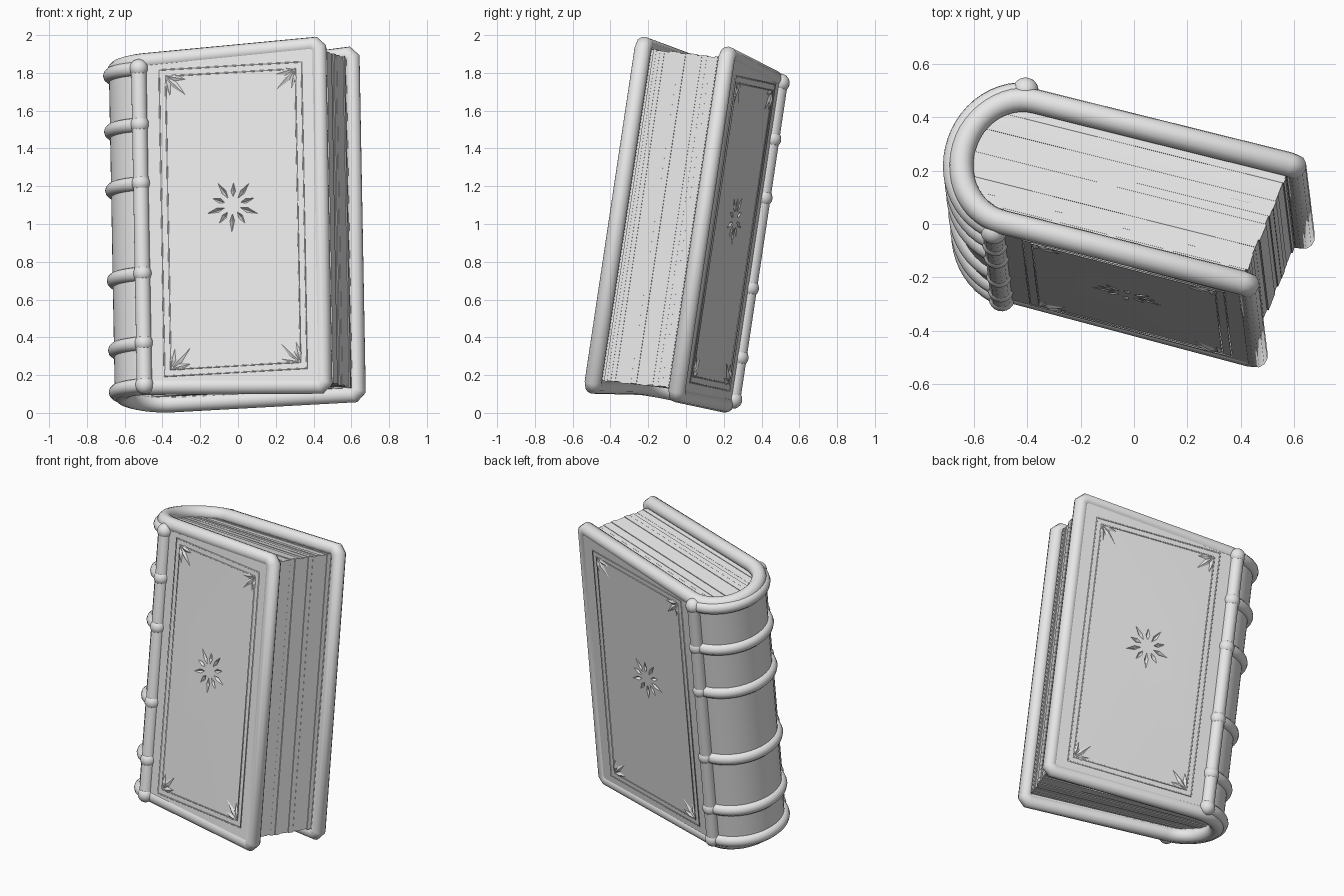
import bpy, bmesh, math, random
from mathutils import Vector, Matrix

random.seed(4)
old = bpy.data.objects.get("Cube")
if old:
    bpy.data.objects.remove(old, do_unlink=True)

grey = bpy.data.materials.new("plain grey")
grey.use_nodes = True
grey.diffuse_color = (0.8, 0.8, 0.8, 1)
grey.node_tree.nodes["Principled BSDF"].inputs["Base Color"].default_value = (0.8, 0.8, 0.8, 1)

# Book axes: W = spine to fore edge, T = front cover to back cover, U = up the spine
U = Vector((-0.018, 0.148, 0.989)).normalized()
W = Vector((0.966, -0.25, 0.055)).normalized()
T = U.cross(W).normalized()
W = T.cross(U)
LEAN = Matrix((W, T, U)).transposed().to_4x4()
LEAN.translation = (0, 0, 1)

HALF = 0.238      # cover centre distance from the middle of the book
SURFACE = 0.274   # outer face of a cover
HINGE = -0.43     # where the flat covers turn into the round spine
BULGE = 0.215


def place(name, data):
    ob = bpy.data.objects.new(name, data)
    bpy.context.collection.objects.link(ob)
    ob.matrix_world = LEAN
    data.materials.append(grey)
    return ob


def mesh_object(name, verts, faces):
    me = bpy.data.meshes.new(name)
    me.from_pydata([tuple(v) for v in verts], [], faces)
    bm = bmesh.new()
    bm.from_mesh(me)
    bmesh.ops.recalc_face_normals(bm, faces=bm.faces)
    bm.to_mesh(me)
    bm.free()
    return place(name, me)


def tube(name, points, radius, cyclic=False, sides=4):
    cu = bpy.data.curves.new(name, 'CURVE')
    cu.dimensions = '3D'
    cu.bevel_depth = radius
    cu.bevel_resolution = sides
    cu.use_fill_caps = True
    sp = cu.splines.new('POLY')
    sp.points.add(len(points) - 1)
    for p, co in zip(sp.points, points):
        p.co = (*co, 1)
    sp.use_cyclic_u = cyclic
    sp.use_smooth = True
    return place(name, cu)


def ball(name, centre, radius):
    me = bpy.data.meshes.new(name)
    bm = bmesh.new()
    bmesh.ops.create_uvsphere(bm, u_segments=20, v_segments=12, radius=radius,
                              matrix=Matrix.Translation(centre))
    bm.to_mesh(me)
    bm.free()
    me.shade_smooth()
    return place(name, me)


def blend(corners, w, t):
    # corner heights: front spine, front fore, back spine, back fore
    s, f = (w - HINGE) / 0.98, (t + HALF) / (2 * HALF)
    a, b, c, d = corners
    return (a + (b - a) * s) * (1 - f) + (c + (d - c) * s) * f


def top(w, t):
    return blend((0.86, 0.9, 0.838, 0.908), w, t)


def bottom(w, t):
    return blend((-0.878, -0.93, -0.905, -0.91), w, t)


def arc(offset, start=-90, end=90, steps=24):
    pts = []
    for i in range(steps + 1):
        a = math.radians(start + (end - start) * i / steps)
        pts.append((HINGE - (BULGE + offset) * math.cos(a), (HALF + offset) * math.sin(a)))
    return pts


# Cover shell: front board, round spine and back board in one piece
FORE = {-1: 0.52, 1: 0.577}
path = [(FORE[-1], -HALF)] + arc(0) + [(FORE[1], HALF)]
n = len(path)
shell = mesh_object(
    "cover_shell",
    [(w, t, bottom(w, t)) for w, t in path] + [(w, t, top(w, t)) for w, t in path],
    [(i, i + 1, n + i + 1, n + i) for i in range(n - 1)])
solid = shell.modifiers.new("thickness", 'SOLIDIFY')
solid.thickness = 0.072
solid.offset = 0
solid.use_even_offset = True


def leaf(verts, faces, centre, angle, near, far, width, side, height, depth):
    # four-sided leaf with a raised ridge point and a sunken one
    d = Vector((math.cos(angle), math.sin(angle)))
    p = Vector((-d.y, d.x))
    mid = near + (far - near) * 0.4
    rim = [d * near, d * mid + p * width, d * far, d * mid - p * width]
    k = len(verts)
    for q in rim:
        verts.append((centre[0] + q.x, side * SURFACE, centre[1] + q.y))
    for h in (height, -depth):
        verts.append((centre[0] + d.x * mid, side * (SURFACE + h), centre[1] + d.y * mid))
    for i in range(4):
        j = (i + 1) % 4
        faces += [(k + i, k + j, k + 4), (k + j, k + i, k + 5)]


# Engraved star in the middle of each cover
verts, faces = [], []
for side in (-1, 1):
    for i in range(10):
        reach = 0.145 if i % 2 else 0.12
        leaf(verts, faces, (0.045, 0.06), math.radians(36 * i + 15), 0.045, reach,
             0.013, side, 0.02, 0.02)
cutter = mesh_object("star_cutter", verts, faces)
cutter.hide_render = True
cut = shell.modifiers.new("star", 'BOOLEAN')
cut.operation = 'DIFFERENCE'
cut.solver = 'EXACT'
cut.object = cutter
bpy.context.view_layer.update()
final = bpy.data.meshes.new_from_object(shell.evaluated_get(bpy.context.evaluated_depsgraph_get()))
shell.modifiers.clear()
shell.data = final
final.shade_smooth()
final.set_sharp_from_angle(angle=math.radians(25))
bpy.data.objects.remove(cutter, do_unlink=True)

# Rounded bead round the whole edge of the cover, with softened corners
C = 0.025
rim_path = [(FORE[-1] - C, -HALF)] + arc(0) + [(FORE[1] - C, HALF)]
loop = [(w, t, top(w, t)) for w, t in rim_path]
fore_back = [(FORE[1], HALF, top(FORE[1], HALF) - C), (FORE[1], HALF, bottom(FORE[1], HALF) + C)]
fore_front = [(FORE[-1], -HALF, bottom(FORE[-1], -HALF) + C), (FORE[-1], -HALF, top(FORE[-1], -HALF) - C)]
loop += fore_back + [(w, t, bottom(w, t)) for w, t in reversed(rim_path)] + fore_front
tube("cover_edge_bead", loop, 0.046, cyclic=True)

# Raised bands across the spine, with knobs where they meet the hinge ridges
START, END = -84, 79
bands = (0.82, 0.52, 0.205, -0.278, -0.65, -0.875)
for u in bands:
    line = [(w, t, u) for w, t in arc(0.03, START, END)]
    tube("spine_band", line, 0.038)
    for end in (line[0], line[-1]):
        ball("band_knob", (end[0], end[1] * 1.03, u), 0.049)

# Hinge ridges along both sides of the spine
for name, angle in (("front_hinge_ridge", START), ("back_hinge_ridge", END)):
    w, t = arc(0.036, angle, angle, 1)[0]
    tube(name, [(w, t, bands[-1]), (w, t, bands[0])], 0.042)

# Double border lines and corner leaves on both covers
for side, w0, w1 in ((-1, -0.345, 0.435), (1, -0.36, 0.475)):
    label = "front" if side < 0 else "back"
    for gap in (0, 0.035):
        a, b, lo, hi = w0 + gap, w1 - gap, -0.835 + gap, 0.805 - gap
        tube(label + "_border_line",
             [(a, side * SURFACE, lo), (b, side * SURFACE, lo),
              (b, side * SURFACE, hi), (a, side * SURFACE, hi)], 0.005, True, 1)
    verts, faces = [], []
    for w, sw in ((a, 1), (b, -1)):
        for u, su in ((lo, 1), (hi, -1)):
            for turn, far in ((45, 0.15), (12, 0.11), (78, 0.11)):
                r = math.radians(turn)
                leaf(verts, faces, (w, u), math.atan2(su * math.sin(r), sw * math.cos(r)),
                     0.01, far, 0.018, side, 0.012, 0.005)
    mesh_object(label + "_corner_leaves", verts, faces)

# Page block: layered leaves with slightly uneven edges
verts, faces = [], []
layers, depth = 20, 0.206
cuts = [depth * math.sin(math.pi * (i / layers - 0.5)) for i in range(layers + 1)]
for t0, t1 in zip(cuts, cuts[1:]):
    k = len(verts)
    slip, rise = random.uniform(-0.006, 0.004), random.uniform(-0.004, 0.003)
    for t in (t0, t1):
        back = HINGE - 0.185 * math.sqrt(max(0, 1 - (t / depth) ** 2))
        fore = 0.5 + 0.055 * (t / depth + 1) / 2 + slip
        verts += [(back, t, bottom(back, t) + 0.032 - rise), (fore, t, bottom(fore, t) + 0.032 - rise),
                  (fore, t, top(fore, t) - 0.018 + rise), (back, t, top(back, t) - 0.018 + rise)]
    faces += [(k, k + 1, k + 2, k + 3), (k + 7, k + 6, k + 5, k + 4)]
    for i in range(4):
        j = (i + 1) % 4
        faces.append((k + i, k + 4 + i, k + 4 + j, k + j))
mesh_object("page_block", verts, faces)
